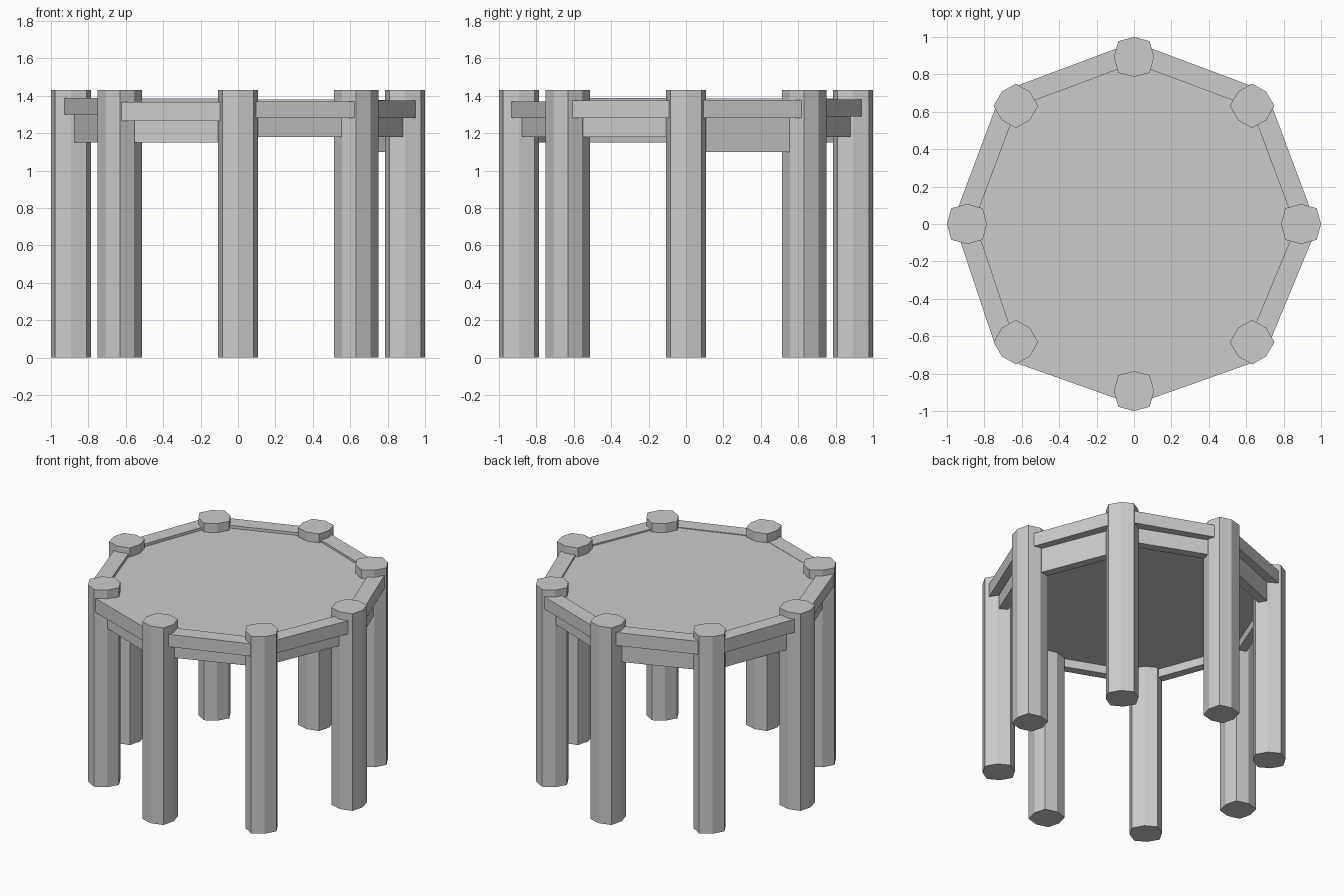
import bpy, bmesh
from math import cos, sin, pi, radians
from mathutils import Matrix

if "Cube" in bpy.data.objects:
    bpy.data.objects.remove(bpy.data.objects["Cube"])


def prism(name, pts, z0, z1, matrix=Matrix()):
    """Extrude a flat outline from z0 to z1."""
    bm = bmesh.new()
    face = bm.faces.new([bm.verts.new((x, y, z0)) for x, y in pts])
    ext = bmesh.ops.extrude_face_region(bm, geom=[face])
    verts = [v for v in ext["geom"] if isinstance(v, bmesh.types.BMVert)]
    bmesh.ops.translate(bm, verts=verts, vec=(0, 0, z1 - z0))
    bmesh.ops.recalc_face_normals(bm, faces=bm.faces)
    bm.transform(matrix)
    mesh = bpy.data.meshes.new(name)
    bm.to_mesh(mesh)
    bm.free()
    ob = bpy.data.objects.new(name, mesh)
    bpy.context.collection.objects.link(ob)
    return ob


def turn(deg):
    return Matrix.Rotation(radians(deg), 4, 'Z')


def board(name, inner, outer, half, z0, z1, deg, skew=0):
    """Straight board lying tangentially at the given angle, skewed about its middle."""
    mid = (inner + outer) / 2
    t = (outer - inner) / 2
    pts = [(-t, -half), (t, -half), (t, half), (-t, half)]
    m = turn(deg) @ Matrix.Translation((mid, 0, 0)) @ turn(skew)
    return prism(name, pts, z0, z1, m)


# Posts: eight-sided section, a square with slightly bulging sides
section = []
for k in range(8):
    r = 0.107 if k % 2 == 0 else 0.119
    section.append((0.893 + r * cos(k * pi / 4), r * sin(k * pi / 4)))
for i in range(8):
    prism(f"post_{i + 1}", section, 0, 1.43, turn(45 * i))

# Table top: thick flat octagon
R = 0.84 / cos(pi / 8)
prism("table_top", [(R * cos(k * pi / 4), R * sin(k * pi / 4)) for k in range(8)], 1.21, 1.365)

# Upper rails and lower aprons, slightly uneven (apron bottom, rail bottom, rail top, skew)
boards = [(1.10, 1.28, 1.378, 2), (1.18, 1.29, 1.38, 2), (1.15, 1.29, 1.385, 2), (1.15, 1.29, 1.385, 2),
          (1.15, 1.30, 1.388, 4), (1.15, 1.265, 1.367, 3), (1.18, 1.28, 1.370, 3), (1.18, 1.28, 1.376, 0)]
for i, (a, b, c, skew) in enumerate(boards):
    deg = 22.5 + 45 * i
    s = -skew if i % 2 == 0 else skew   # the end near the diagonal post leans outward
    board(f"upper_rail_{i + 1}", 0.805, 0.912, 0.296, b, c, deg, s)
    board(f"lower_apron_{i + 1}", 0.795, 0.856, 0.265, a, b + 0.004, deg, s / 2)
